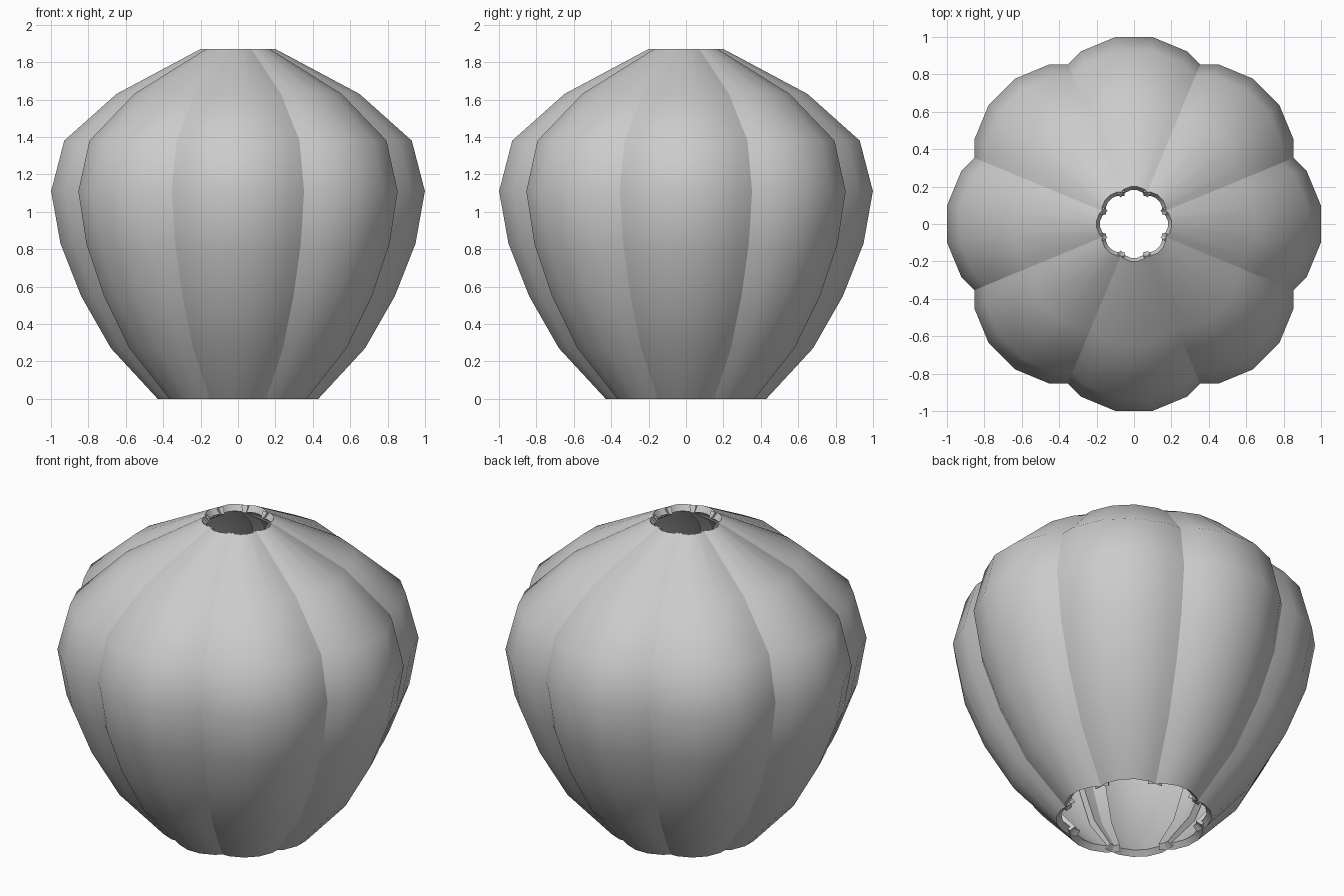
import bpy, bmesh, math

cube = bpy.data.objects.get("Cube")
if cube:
    bpy.data.objects.remove(cube, do_unlink=True)

LOBES = 8
# side outline of a lobe: radius, height
OUTLINE = [(0.43, 0), (0.68, 0.27), (0.84, 0.55), (0.95, 0.83),
           (1.0, 1.11), (0.93, 1.38), (0.65, 1.63), (0.2, 1.87)]

grey = bpy.data.materials.new("plain grey")
grey.use_nodes = True
COLOUR = (0.6, 0.6, 0.6, 1)
grey.diffuse_color = COLOUR
grey.node_tree.nodes["Principled BSDF"].inputs["Base Color"].default_value = COLOUR

# cross-section of a lobe: outer arc of a sixteen-sided ring
SIDE = math.tau / 16
ARC = [(0.497 + 0.512 * math.cos((i + 0.5) * SIDE), 0.512 * math.sin((i + 0.5) * SIDE))
       for i in range(-3, 3)]


def lobe_mesh():
    bm = bmesh.new()
    rows = [[bm.verts.new((r * x, r * y, z)) for x, y in ARC] for r, z in OUTLINE]
    for low, high in zip(rows, rows[1:]):
        for i in range(len(ARC) - 1):
            bm.faces.new((low[i], low[i + 1], high[i + 1], high[i]))
    mesh = bpy.data.meshes.new("lobe")
    bm.to_mesh(mesh)
    bm.free()
    mesh.materials.append(grey)
    return mesh


# ring of overlapping lobes, open at the top and bottom
mesh = lobe_mesh()
for n in range(LOBES):
    lobe = bpy.data.objects.new(f"lobe_{n + 1}", mesh.copy())
    bpy.context.collection.objects.link(lobe)
    lobe.rotation_euler.z = n * math.tau / LOBES
    # shell thickness, growing inwards
    shell = lobe.modifiers.new("shell", "SOLIDIFY")
    shell.thickness = 0.04
    shell.offset = -1
    bpy.ops.object.select_all(action="DESELECT")
    lobe.select_set(True)
    bpy.context.view_layer.objects.active = lobe
    bpy.ops.object.modifier_apply(modifier="shell")
    bpy.ops.object.shade_smooth_by_angle(angle=math.radians(50))
bpy.data.meshes.remove(mesh)
